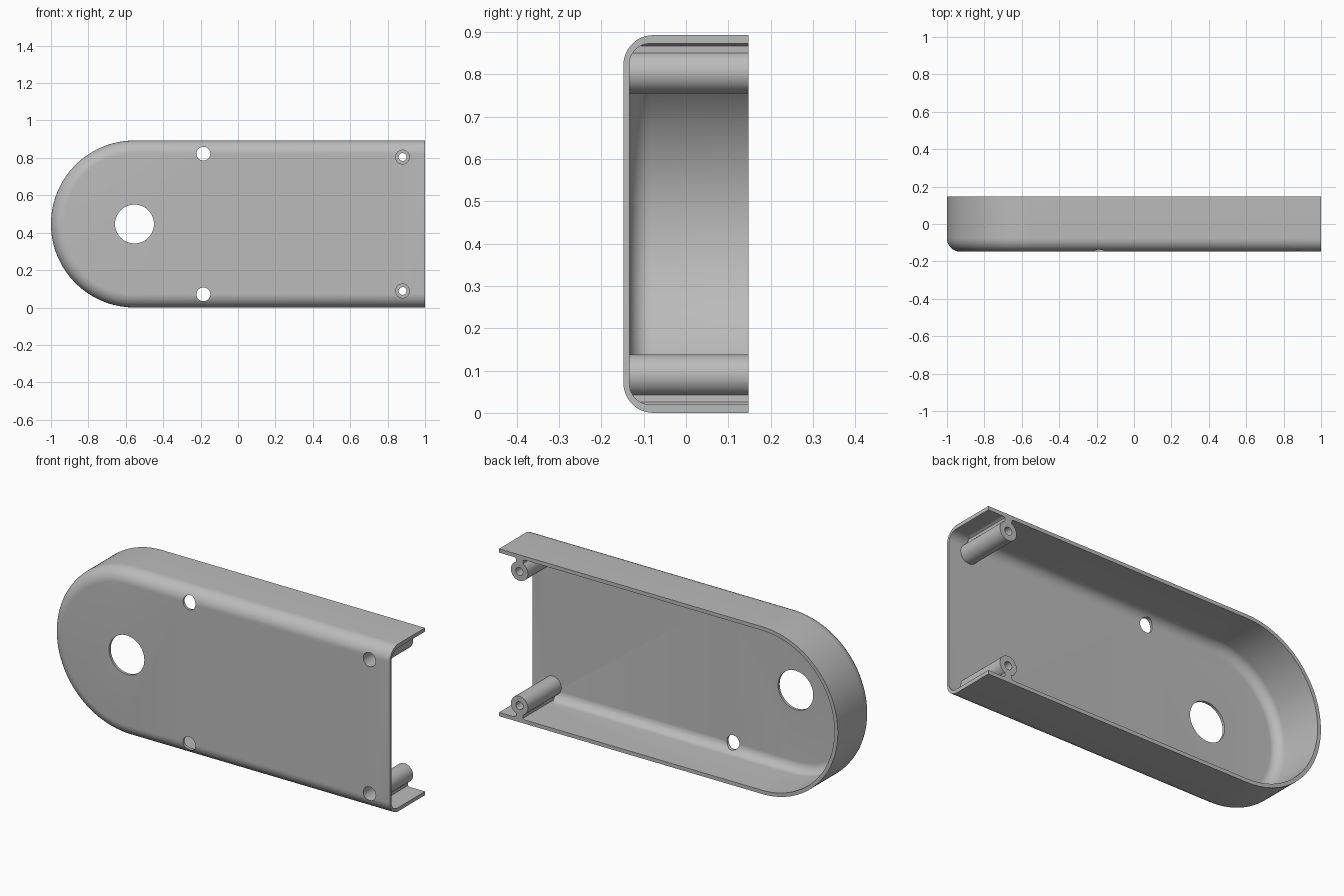
import bpy, bmesh
from math import sin, cos, pi, radians

cube = bpy.data.objects.get("Cube")
if cube:
    bpy.data.objects.remove(cube, do_unlink=True)

R = 0.4465              # radius of the rounded end, half the height
CX, CZ = R - 1, R       # centre of the rounded end
FRONT, BACK = -0.148, 0.148
WALL, PLATE = 0.02, 0.014

grey = bpy.data.materials.new("light_grey")
grey.use_nodes = True
grey.diffuse_color = (0.5, 0.5, 0.5, 1)
grey.node_tree.nodes["Principled BSDF"].inputs["Base Color"].default_value = grey.diffuse_color


def loft(name, rings):
    """Closed solid through rings of matching points, capped at both ends."""
    bm = bmesh.new()
    loops = [[bm.verts.new(p) for p in ring] for ring in rings]
    n = len(loops[0])
    for a, b in zip(loops, loops[1:]):
        for i in range(n):
            j = (i + 1) % n
            bm.faces.new((a[i], a[j], b[j], b[i]))
    bm.faces.new(loops[0])
    bm.faces.new(loops[-1])
    bmesh.ops.recalc_face_normals(bm, faces=bm.faces)
    mesh = bpy.data.meshes.new(name)
    bm.to_mesh(mesh)
    bm.free()
    mesh.materials.append(grey)
    obj = bpy.data.objects.new(name, mesh)
    bpy.context.collection.objects.link(obj)
    return obj


def tub(name, inset, fillet, front, back, end):
    """Half-stadium block with a rounded front edge."""
    def ring(d, y):
        r = R - d
        arc = [(CX + r * cos(t), y, CZ + r * sin(t))
               for t in (pi / 2 + pi * i / 64 for i in range(65))]
        return [(end, y, CZ + r)] + arc + [(end, y, CZ - r)]
    rings = [ring(inset, back)]
    for i in range(13):
        t = pi / 2 * i / 12
        rings.append(ring(inset + fillet * (1 - cos(t)), front + fillet * (1 - sin(t))))
    return loft(name, rings)


def cylinder(name, x, z, r, y0, y1):
    def ring(y):
        return [(x + r * cos(pi * i / 24), y, z + r * sin(pi * i / 24)) for i in range(48)]
    return loft(name, [ring(y0), ring(y1)])


def boolean(obj, tool, operation):
    mod = obj.modifiers.new(operation, "BOOLEAN")
    mod.object, mod.operation, mod.solver = tool, operation, "EXACT"
    bpy.context.view_layer.objects.active = obj
    bpy.ops.object.modifier_apply(modifier=mod.name)


# Hollow cover, open at the back and the straight end
cover = tub("cover", 0, 0.071, FRONT, BACK, 1)
envelope = tub("envelope", 0, 0.071, FRONT, BACK + 0.1, 1.1)
cavity = tub("cavity", WALL, 0.05, FRONT + PLATE, BACK + 0.1, 1.1)
shaft = cylinder("shaft_cutter", CX, CZ, 0.104, -0.3, 0.3)
boolean(cover, cavity, "DIFFERENCE")
boolean(cover, shaft, "DIFFERENCE")
helpers = [envelope, cavity, shaft]
parts = [cover]

# Screw posts, each joined to the nearest long wall by a flared web
for place, x, offset in (("middle", -0.185, 0.376), ("end", 0.88, 0.358)):
    for level, side in (("upper", 1), ("lower", -1)):
        z = CZ + side * offset
        gap = R - WALL - offset
        r, start = 0.05, radians(66)
        outline = [(r * cos(start - t), r * sin(start - t))
                   for t in ((pi + 2 * start) * i / 40 for i in range(41))]
        web = [(0.021, gap - 0.006), (0.032, gap), (0.032, gap + 0.008)]
        outline += [(-u, v) for u, v in web] + web[::-1]
        post = loft(f"{level}_{place}_post",
                    [[(x + u, y, z + side * v) for u, v in outline]
                     for y in (FRONT + 0.006, BACK)])
        boolean(post, envelope, "INTERSECT")
        bore = cylinder("bore_cutter", x, z, 0.021, -0.3, 0.3)
        recess = cylinder("recess_cutter", x, z, 0.037, -0.3, 0.0)
        for cutter in (bore, recess):
            boolean(post, cutter, "DIFFERENCE")
            boolean(cover, cutter, "DIFFERENCE")
        helpers += [bore, recess]
        parts.append(post)

for helper in helpers:
    bpy.data.objects.remove(helper, do_unlink=True)

# Smooth curves with sharp rims
for obj in parts:
    bpy.ops.object.select_all(action="DESELECT")
    obj.select_set(True)
    bpy.context.view_layer.objects.active = obj
    bpy.ops.object.shade_smooth_by_angle(angle=radians(30))
